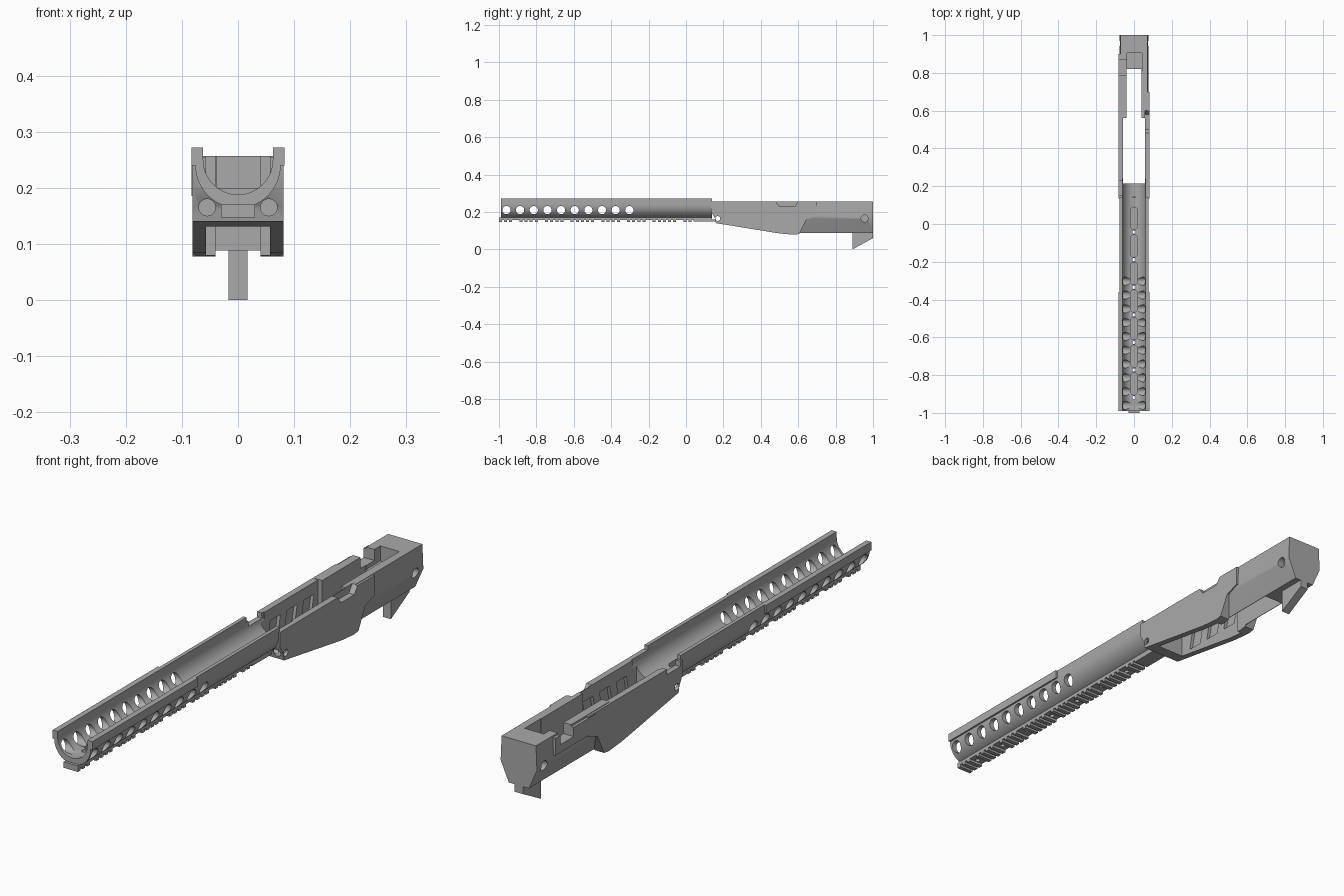
import bpy, bmesh
from math import pi, sin, cos, radians
from mathutils import Vector

if "Cube" in bpy.data.objects:
    bpy.data.objects.remove(bpy.data.objects["Cube"], do_unlink=True)

grey = bpy.data.materials.new("matt grey")
grey.use_nodes = True
COLOUR = (0.4, 0.4, 0.4, 1)
grey.diffuse_color = COLOUR
grey.node_tree.nodes["Principled BSDF"].inputs["Base Color"].default_value = COLOUR


def prism(name, pts, axis, a, b):
    """Extrude a 2D outline along x (pts are y,z), y (x,z) or z (x,y)."""
    place = {"x": lambda p, t: (t, p[0], p[1]),
             "y": lambda p, t: (p[0], t, p[1]),
             "z": lambda p, t: (p[0], p[1], t)}[axis]
    bm = bmesh.new()
    face = bm.faces.new([bm.verts.new(place(p, a)) for p in pts])
    new = bmesh.ops.extrude_face_region(bm, geom=[face])["geom"]
    step = Vector(place((0, 0), b - a))
    bmesh.ops.translate(bm, vec=step, verts=[v for v in new if isinstance(v, bmesh.types.BMVert)])
    bmesh.ops.recalc_face_normals(bm, faces=bm.faces)
    mesh = bpy.data.meshes.new(name)
    bm.to_mesh(mesh)
    bm.free()
    mesh.materials.append(grey)
    ob = bpy.data.objects.new(name, mesh)
    bpy.context.collection.objects.link(ob)
    return ob


def box(name, x0, x1, y0, y1, z0, z1):
    return prism(name, [(x0, y0), (x1, y0), (x1, y1), (x0, y1)], "z", z0, z1)


def arc(cx, cz, r, start, end, n):
    return [(cx + r * cos(radians(start + (end - start) * i / n)),
             cz + r * sin(radians(start + (end - start) * i / n))) for i in range(n + 1)]


def rod(name, u, v, r, axis, a, b):
    return prism(name, arc(u, v, r, 0, 345, 23), axis, a, b)


def combine(target, tools, operation="DIFFERENCE"):
    """Apply a boolean with every tool, then remove the tools."""
    for tool in tools:
        mod = target.modifiers.new("bool", "BOOLEAN")
        mod.operation, mod.object, mod.solver = operation, tool, "EXACT"
    bpy.context.view_layer.update()
    graph = bpy.context.evaluated_depsgraph_get()
    mesh = bpy.data.meshes.new_from_object(target.evaluated_get(graph))
    target.modifiers.clear()
    target.data = mesh
    for tool in tools:
        bpy.data.objects.remove(tool, do_unlink=True)


# Handguard: open U tube with flat upper side ribs
section = ([(0.076, 0.272)] + arc(0, 0.24, 0.076, 0, -180, 32) + [(-0.076, 0.272), (-0.062, 0.272)]
           + arc(0, 0.25, 0.062, 180, 360, 32) + [(0.062, 0.272)])
handguard = prism("handguard", section, "y", -0.99, 0.14)
combine(handguard, [box("rib", min(s * 0.07, s * 0.083), max(s * 0.07, s * 0.083),
                        -0.99, -0.36, 0.24, 0.272) for s in (-1, 1)], "UNION")

# Side vents, floor slots and screw holes
vents = [rod("vent", -0.96 + 0.073 * i, 0.21, 0.022, "x", -0.2, 0.2) for i in range(10)]
slots, screws = [], []
for i in range(7):
    y = 0.03 - 0.146 * i
    ends = arc(0, y + 0.04, 0.019, 0, 180, 8) + arc(0, y - 0.04, 0.019, 180, 360, 8)
    slots.append(prism("slot", ends, "z", 0.15, 0.22))
    screws.append(y - 0.073)
combine(handguard, vents + slots + [rod("screw", 0, y, 0.009, "z", 0.1, 0.22) for y in screws])

# Accessory rail with cross teeth
rail = box("accessory_rail", -0.03, 0.03, -1, 0.14, 0.157, 0.17)
combine(rail, [rod("screw", 0, y, 0.009, "z", 0.1, 0.22) for y in screws])
for i in range(38):
    y = -1 + 0.0274 * i
    if all(abs(y + 0.008 - s) > 0.017 for s in screws):
        box("rail_tooth", -0.03, 0.03, y, y + 0.016, 0.147, 0.158)
box("rail_tail", -0.03, 0.03, 0.04, 0.16, 0.15, 0.16)

# Receiver body: deep flat-sided middle and tapered rear
body = prism("receiver_body", [(0.135, 0.255), (0.135, 0.2), (0.155, 0.165), (0.16, 0.14),
                               (0.5, 0.085), (0.58, 0.078), (0.605, 0.082), (0.645, 0.16),
                               (0.7, 0.18), (0.7, 0.255)], "x", -0.081, 0.081)
rear = prism("rear", [(-0.072, 0.257), (0.072, 0.257), (0.076, 0.165), (0.042, 0.088),
                      (-0.042, 0.088), (-0.076, 0.165)], "y", 0.56, 1)
combine(body, [rear, box("side_boss", -0.083, -0.05, 0.66, 0.9, 0.185, 0.25)], "UNION")

# Bore, magazine well, rear pocket, notches and holes
bore = [(0.062, 0.4)] + arc(0, 0.25, 0.062, 360, 180, 32) + [(-0.062, 0.4)]
cuts = [prism("bore", bore, "y", 0.1, 0.24),
        box("well", -0.057, 0.057, 0.215, 0.56, 0, 0.4),
        box("rear_well", -0.04, 0.04, 0.55, 0.82, 0, 0.4),
        box("rear_pocket", -0.038, 0.042, 0.81, 0.905, 0.2, 0.4),
        box("bolt_notch", -0.1, -0.03, 0.79, 0.87, 0.215, 0.4),
        box("front_notch", -0.1, -0.05, 0.15, 0.23, 0.235, 0.4),
        prism("scoop", [(0.47, 0.27), (0.5, 0.228), (0.58, 0.228), (0.61, 0.27)], "x", 0.058, 0.1),
        rod("rear_pin", 0.955, 0.165, 0.019, "x", 0.05, 0.1),
        rod("rear_pin", 0.955, 0.165, 0.019, "x", -0.1, -0.05),
        rod("front_pin", 0.17, 0.165, 0.013, "x", -0.1, 0.1)]
for s in (-1, 1):
    cuts.append(rod("nose_recess", s * 0.055, 0.165, 0.015, "y", 0.1, 0.19))
    inner, outer = sorted((s * 0.05, s * 0.069))
    for y in (0.26, 0.36, 0.46):
        cuts.append(prism("wall_pocket", [(y, 0.14), (y + 0.06, 0.14), (y + 0.075, 0.21),
                                          (y + 0.015, 0.21)], "x", inner, outer))
combine(body, cuts)

# Rear hook under the tail
prism("rear_hook", [(0.89, 0.1), (0.89, 0), (1, 0.06), (1, 0.1)], "x", -0.017, 0.017)

# Smooth the curved walls, keep edges crisp
bpy.ops.object.select_all(action="DESELECT")
for ob in (handguard, body, rail):
    ob.select_set(True)
bpy.context.view_layer.objects.active = handguard
bpy.ops.object.shade_smooth_by_angle(angle=radians(30))
